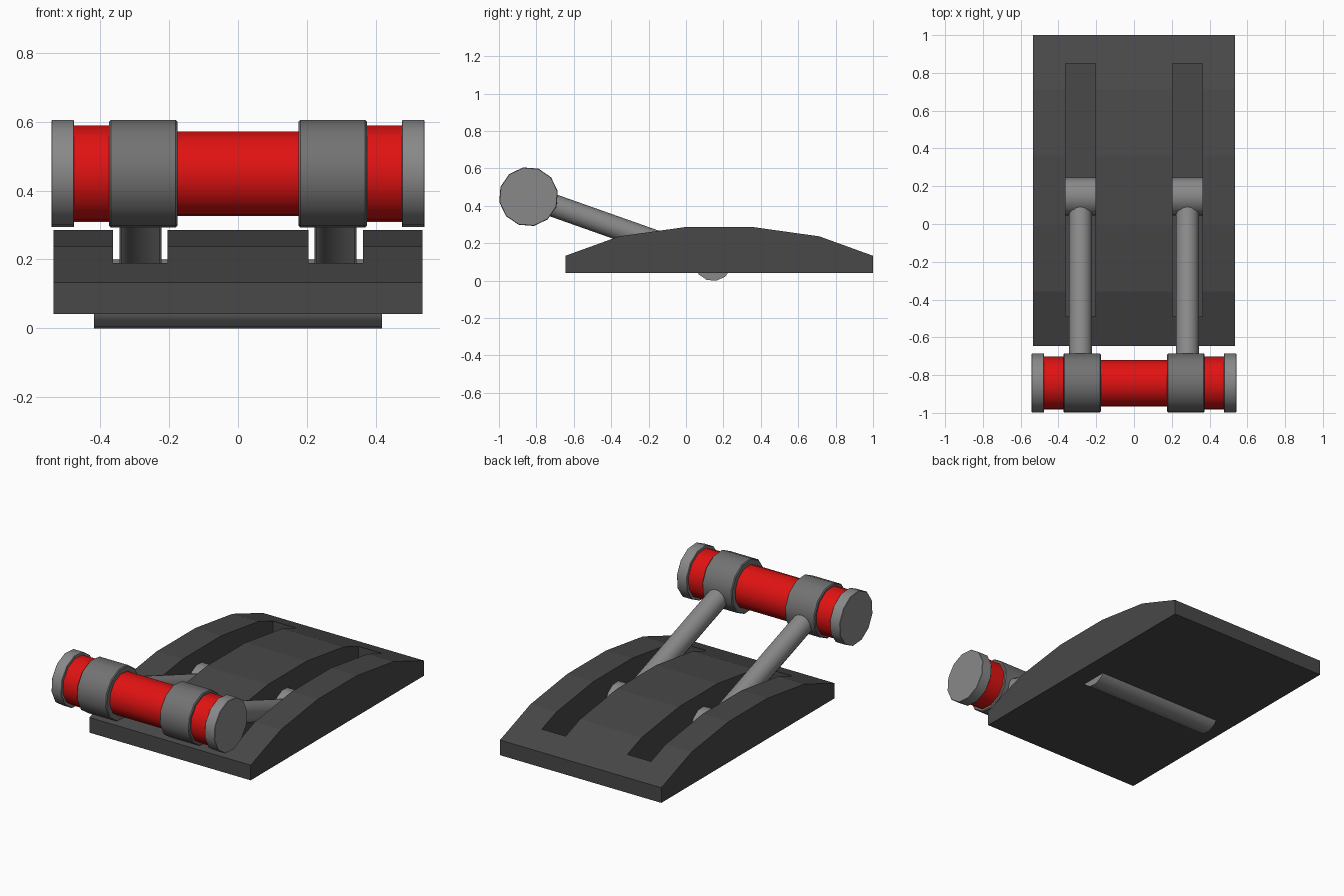
import bpy, math
from mathutils import Vector

if "Cube" in bpy.data.objects:
    bpy.data.objects.remove(bpy.data.objects["Cube"])

PIVOT = Vector((0, 0.145, 0.1))
GRIP = Vector((0, -0.842, 0.449))
TILT = math.atan2(GRIP.z - PIVOT.z, PIVOT.y - GRIP.y)

def mat(name, c):
    m = bpy.data.materials.new(name)
    m.diffuse_color = (*c, 1)
    m.use_nodes = True
    m.node_tree.nodes["Principled BSDF"].inputs["Base Color"].default_value = m.diffuse_color
    return m

RED = mat("red", (0.75, 0.006, 0.006))
DARK = mat("dark", (0.065, 0.065, 0.065))
MID = mat("mid_grey", (0.17, 0.17, 0.17))
LIGHT = mat("light_grey", (0.25, 0.25, 0.25))

def mesh(name, verts, faces, m):
    me = bpy.data.meshes.new(name)
    me.from_pydata(verts, [], faces)
    ob = bpy.data.objects.new(name, me)
    bpy.context.collection.objects.link(ob)
    me.materials.append(m)
    return ob

def smooth(ob):
    bpy.ops.object.select_all(action='DESELECT')
    ob.select_set(True)
    bpy.context.view_layer.objects.active = ob
    bpy.ops.object.shade_smooth_by_angle(angle=math.radians(40))

def lathe_x(name, centre, prof, m, n=12):
    """Closed solid turned about the x axis from (x, radius) pairs."""
    k = len(prof)
    verts = []
    for x, r in prof:
        for i in range(n):
            a = -TILT + 2 * math.pi * i / n
            verts.append((x, centre.y + r * math.cos(a), centre.z + r * math.sin(a)))
    faces = [(j*n + i, j*n + (i+1) % n, (j+1)*n + (i+1) % n, (j+1)*n + i)[::-1]
             for j in range(k - 1) for i in range(n)]
    faces += [tuple(range(n))[::-1], tuple(range((k-1)*n, k*n))]
    ob = mesh(name, verts, faces, m)
    smooth(ob)
    return ob

def ring(x0, x1, r, b=0.005):
    return [(x0, r - b), (x0 + b, r), (x1 - b, r), (x1, r - b)]

# Arched base, profile extruded across x
half = [(0.185, 0.286), (0.535, 0.237), (0.8225, 0.133), (0.8225, 0.042)]
prof = [(0.1775 + y, z) for y, z in half] + [(0.1775 - y, z) for y, z in half[::-1]]
n = len(prof)
base = mesh("base", [(x, y, z) for x in (-0.536, 0.536) for y, z in prof],
            [tuple(range(n)), tuple(range(n, 2*n))[::-1]] +
            [(i, i + n, (i+1) % n + n, (i+1) % n) for i in range(n)], DARK)
import bmesh
bm = bmesh.new()
bm.from_mesh(base.data)
bmesh.ops.recalc_face_normals(bm, faces=bm.faces)
bm.to_mesh(base.data)
bm.free()

# Two slots cut into the base
for s in (-1, 1):
    bpy.ops.mesh.primitive_cube_add(size=1, location=(s*0.284, 0.18, 0.265))
    cut = bpy.context.object
    cut.name = "slot_cutter"
    cut.scale = (0.158, 1.34, 0.41)
    cut.data.materials.append(DARK)
    cut.hide_render = True
    cut.hide_set(True)
    mod = base.modifiers.new("slot", 'BOOLEAN')
    mod.object = cut
    mod.solver = 'EXACT'
bpy.context.view_layer.update()
baked = bpy.data.meshes.new_from_object(base.evaluated_get(bpy.context.evaluated_depsgraph_get()))
base.modifiers.clear()
base.data = baked
for ob in [o for o in bpy.data.objects if o.name.startswith("slot_cutter")]:
    bpy.data.objects.remove(ob)

# Pivot bar running through the base
lathe_x("pivot_bar", PIVOT, [(-0.418, 0.102), (0.418, 0.102)], LIGHT)

# Red grip, stepped thinner in the middle
lathe_x("grip", GRIP, [(-0.5, 0.142), (-0.2, 0.142), (-0.2, 0.125),
                       (0.2, 0.125), (0.2, 0.142), (0.5, 0.142)], RED)

# Collars, end caps and lever arms on both sides
for s, side in ((-1, "left"), (1, "right")):
    a, b = sorted((s*0.176, s*0.374))
    lathe_x("collar_" + side, GRIP, ring(a, b, 0.159), MID)
    a, b = sorted((s*0.476, s*0.542))
    lathe_x("end_cap_" + side, GRIP, ring(a, b, 0.158, 0.002), LIGHT)
    p, q = PIVOT.copy(), GRIP.copy()
    p.x = q.x = s * 0.283
    bpy.ops.mesh.primitive_cylinder_add(vertices=16, radius=0.061, depth=(q - p).length,
                                        location=(p + q) / 2)
    arm = bpy.context.object
    arm.name = "lever_arm_" + side
    arm.rotation_euler = (q - p).to_track_quat('Z', 'Y').to_euler()
    arm.data.materials.append(LIGHT)
    smooth(arm)
